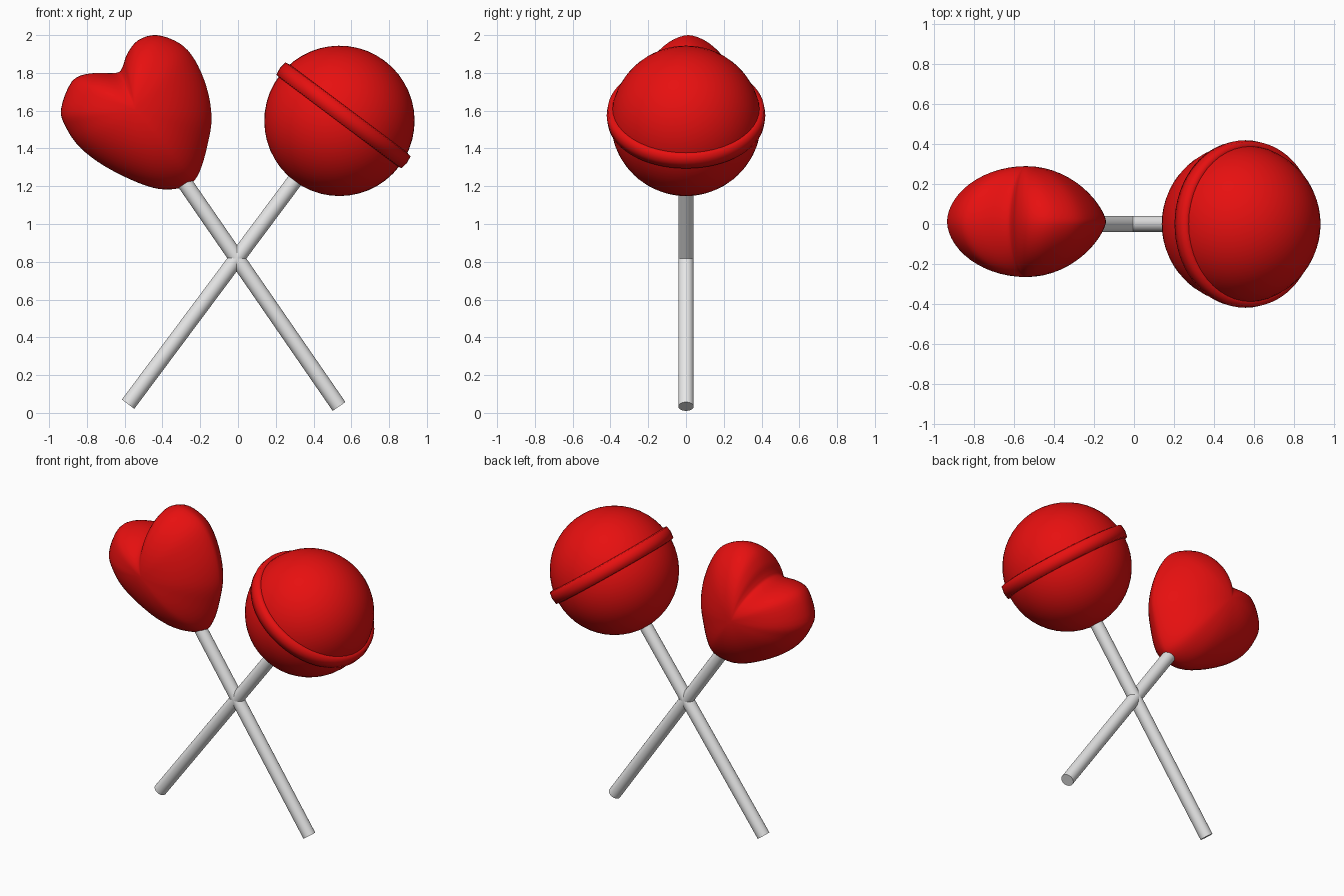
import bpy, bmesh, math
from mathutils import Vector

if "Cube" in bpy.data.objects:
    bpy.data.objects.remove(bpy.data.objects["Cube"])


def material(name, rgb):
    m = bpy.data.materials.new(name)
    m.diffuse_color = (*rgb, 1)
    m.use_nodes = True
    m.node_tree.nodes["Principled BSDF"].inputs["Base Color"].default_value = m.diffuse_color
    return m


RED = material("candy red", (0.8, 0.005, 0.005))
WHITE = material("stick white", (0.8, 0.8, 0.8))


def finish(bm, name, mat, angle=None):
    bmesh.ops.recalc_face_normals(bm, faces=bm.faces)
    me = bpy.data.meshes.new(name)
    bm.to_mesh(me)
    bm.free()
    me.materials.append(mat)
    ob = bpy.data.objects.new(name, me)
    bpy.context.collection.objects.link(ob)
    bpy.ops.object.select_all(action='DESELECT')
    ob.select_set(True)
    bpy.context.view_layer.objects.active = ob
    if angle:
        bpy.ops.object.shade_smooth_by_angle(angle=math.radians(angle))
    else:
        bpy.ops.object.shade_smooth()
    return ob


def align(ob, centre, direction):
    ob.location = centre
    ob.rotation_euler = Vector(direction).to_track_quat('Z', 'Y').to_euler()


def stick(name, a, b, r=0.041):
    a, b = Vector((a[0], 0, a[1])), Vector((b[0], 0, b[1]))
    bm = bmesh.new()
    bmesh.ops.create_cone(bm, cap_ends=True, segments=32, radius1=r, radius2=r,
                          depth=(b - a).length)
    align(finish(bm, name, WHITE, 40), (a + b) / 2, b - a)


# Crossed sticks
stick("round_lollipop_stick", (-0.582, 0.046), (0.42, 1.39))
stick("heart_lollipop_stick", (0.535, 0.034), (-0.28, 1.215))

# Round candy
AXIS = (0.6, 0, 0.8)
CENTRE = (0.537, 0, 1.546)
bm = bmesh.new()
bmesh.ops.create_uvsphere(bm, u_segments=48, v_segments=24, radius=0.398)
align(finish(bm, "round_candy", RED), CENTRE, AXIS)

# Raised rim around the round candy: (radius, height along the axis)
profile = [(0.37, -0.012), (0.414, -0.004), (0.42, 0.036), (0.414, 0.076), (0.37, 0.084)]
N = 64
bm = bmesh.new()
rings = []
for r, h in profile:
    rings.append([bm.verts.new((r * math.cos(2 * math.pi * i / N),
                                r * math.sin(2 * math.pi * i / N), h)) for i in range(N)])
for k, low in enumerate(rings):
    high = rings[(k + 1) % len(rings)]
    for i in range(N):
        j = (i + 1) % N
        bm.faces.new((low[i], low[j], high[j], high[i]))
align(finish(bm, "round_candy_rim", RED), CENTRE, AXIS)

# Puffy heart: outline in x, z, smoothed, then shrunk towards the middle while it thickens
outline = [(-.937, 1.607), (-.879, 1.755), (-.784, 1.797), (-.645, 1.80), (-.612, 1.83),
           (-.588, 1.898), (-.53, 1.972), (-.43, 2.0), (-.309, 1.956), (-.23, 1.871),
           (-.166, 1.723), (-.14, 1.564), (-.161, 1.421), (-.203, 1.278), (-.262, 1.205),
           (-.388, 1.183), (-.52, 1.215), (-.704, 1.305), (-.836, 1.405), (-.91, 1.51)]
pts = [Vector(p) for p in outline]
curve = []
for i in range(len(pts)):
    p0, p1, p2, p3 = (pts[(i + k) % len(pts)] for k in (-1, 0, 1, 2))
    for t in (0, 0.25, 0.5, 0.75):
        curve.append(0.5 * (2 * p1 + (p2 - p0) * t + (2 * p0 - 5 * p1 + 4 * p2 - p3) * t * t
                            + (3 * p1 - p0 - 3 * p2 + p3) * t ** 3))
MID = Vector((-0.54, 1.6))
THICK, SHIFT, STEPS = 0.278, 0.012, 14
M = len(curve)
bm = bmesh.new()
edge = [bm.verts.new((p.x, SHIFT, p.y)) for p in curve]
for side in (-1, 1):
    prev = edge
    for k in range(STEPS - 1, 0, -1):
        s = math.sin(math.pi / 2 * k / STEPS)
        ring = []
        for p in curve:
            d = p - MID
            power = 0.54 + 0.16 * max(0, d.normalized().x)   # sharper on the inner side
            q = MID + d * s
            ring.append(bm.verts.new((q.x, SHIFT + side * THICK * (1 - s * s) ** power, q.y)))
        for i in range(M):
            j = (i + 1) % M
            bm.faces.new((prev[i], prev[j], ring[j], ring[i]))
        prev = ring
    tip = bm.verts.new((MID.x, SHIFT + side * THICK, MID.y))
    for i in range(M):
        bm.faces.new((prev[i], prev[(i + 1) % M], tip))
finish(bm, "heart_candy", RED)
